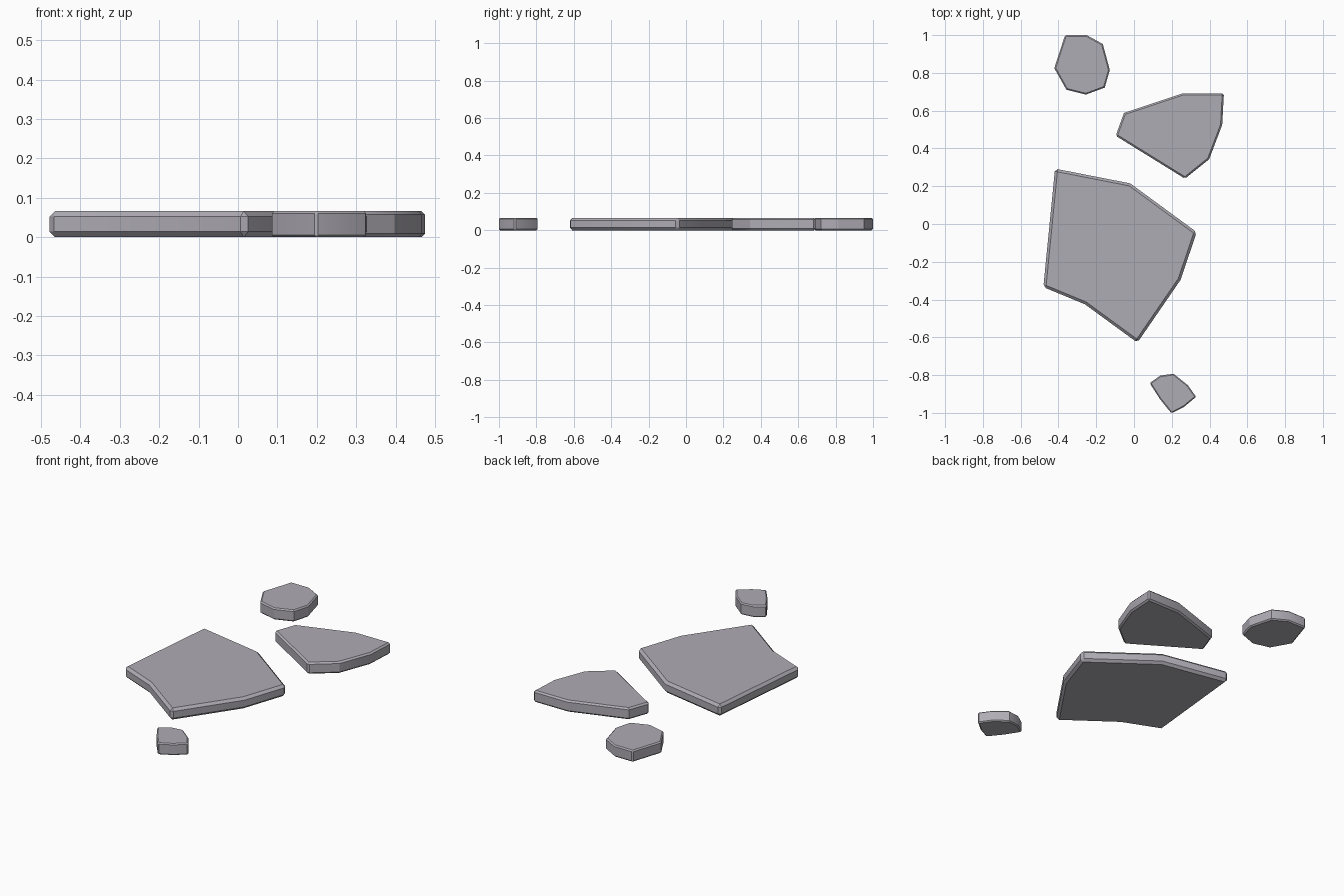
import bpy, bmesh
from math import radians

if "Cube" in bpy.data.objects:
    bpy.data.objects.remove(bpy.data.objects["Cube"])

HEIGHT = 0.066

# Purplish grey stone
stone_mat = bpy.data.materials.new("stone")
stone_mat.diffuse_color = (0.43, 0.415, 0.46, 1)
stone_mat.use_nodes = True
stone_mat.node_tree.nodes["Principled BSDF"].inputs["Base Color"].default_value = stone_mat.diffuse_color

# Outline of each flat stone (x, y) and its edge chamfer
STONES = {
    "large_paving_stone": (0.014, [
        (-0.418, 0.293), (-0.02, 0.215), (0.332, -0.043), (0.247, -0.295),
        (0.018, -0.628), (-0.26, -0.425), (-0.48, -0.334)]),
    "medium_paving_stone": (0.009, [
        (-0.053, 0.588), (0.26, 0.692), (0.476, 0.692), (0.467, 0.525),
        (0.398, 0.343), (0.27, 0.24), (-0.097, 0.467)]),
    "round_paving_stone": (0.007, [
        (-0.365, 1.0), (-0.25, 1.0), (-0.165, 0.953), (-0.128, 0.815),
        (-0.155, 0.722), (-0.255, 0.685), (-0.358, 0.711), (-0.422, 0.825)]),
    "small_paving_stone": (0.006, [
        (0.14, -0.802), (0.21, -0.793), (0.285, -0.853), (0.329, -0.915),
        (0.265, -0.968), (0.198, -1.002), (0.138, -0.928), (0.083, -0.842)]),
}


def make_stone(name, chamfer, outline):
    bm = bmesh.new()
    # Footprint raised into a slab
    base = bm.faces.new([bm.verts.new((x, y, 0)) for x, y in outline])
    ext = bmesh.ops.extrude_face_region(bm, geom=[base], use_keep_orig=True)
    top = [v for v in ext["geom"] if isinstance(v, bmesh.types.BMVert)]
    bmesh.ops.translate(bm, verts=top, vec=(0, 0, HEIGHT))
    bmesh.ops.recalc_face_normals(bm, faces=bm.faces)
    mesh = bpy.data.meshes.new(name)
    bm.to_mesh(mesh)
    bm.free()
    mesh.materials.append(stone_mat)
    obj = bpy.data.objects.new(name, mesh)
    bpy.context.collection.objects.link(obj)
    # Worn, chamfered edges
    bev = obj.modifiers.new("chamfer", 'BEVEL')
    bev.width = chamfer
    bev.segments = 1
    bev.limit_method = 'ANGLE'
    bev.angle_limit = radians(60)
    # Soft shading across the shallow side corners
    bpy.ops.object.select_all(action='DESELECT')
    obj.select_set(True)
    bpy.context.view_layer.objects.active = obj
    bpy.ops.object.modifier_apply(modifier=bev.name)
    bpy.ops.object.shade_smooth_by_angle(angle=radians(30))


for name, (chamfer, outline) in STONES.items():
    make_stone(name, chamfer, outline)
